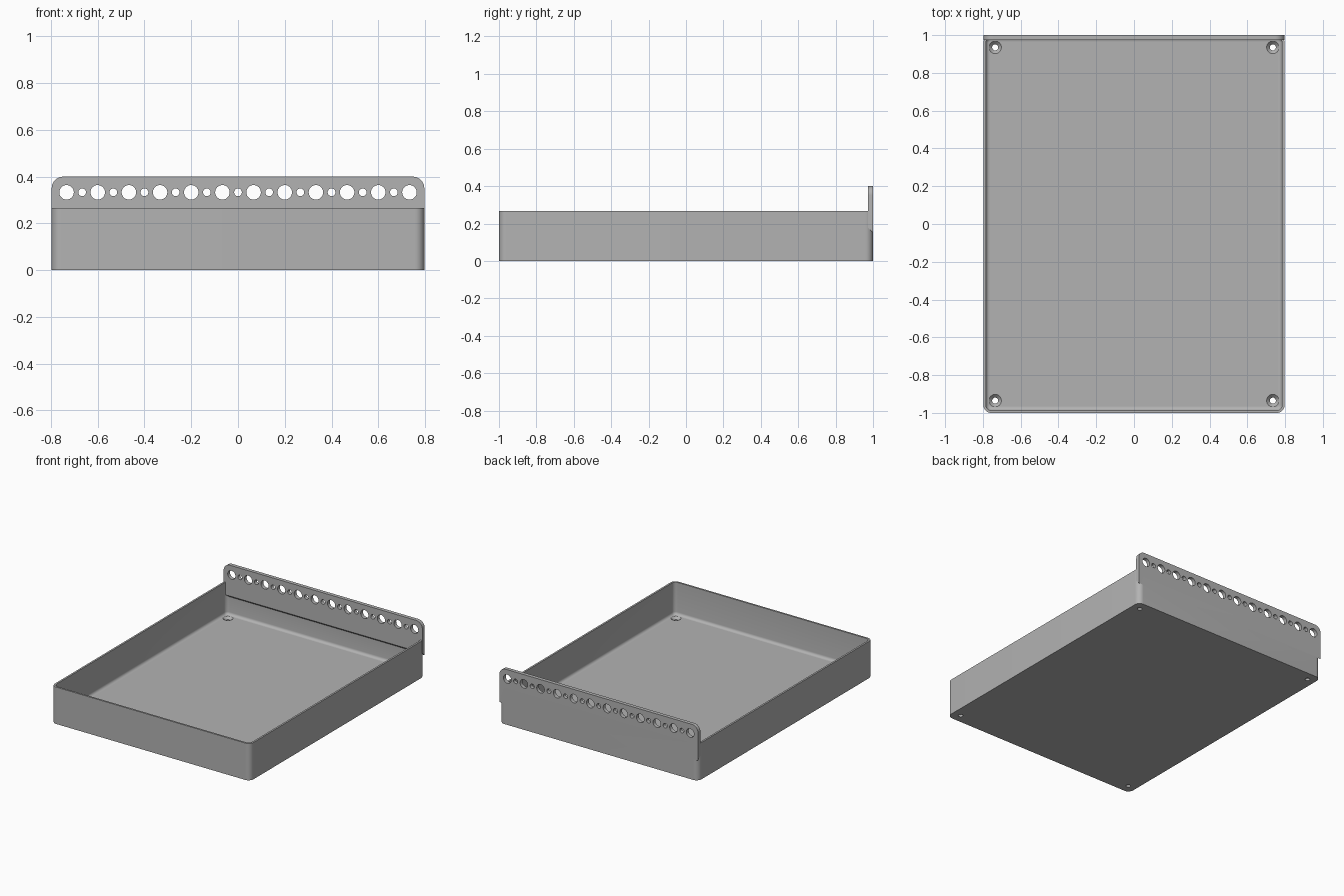
import bpy, bmesh, math
from mathutils import Vector

cube = bpy.data.objects.get("Cube")
if cube:
    bpy.data.objects.remove(cube, do_unlink=True)

HALF_X, HALF_Y = 0.797, 1.0
WALL, FLOOR, RIM, TOP = 0.0133, 0.033, 0.267, 0.4
CORNER, FILLET, PLATE = 0.04, 0.02, 0.0267

grey = bpy.data.materials.new("grey_plastic")
grey.use_nodes = True
colour = (0.45, 0.45, 0.45, 1)
grey.diffuse_color = colour
grey.node_tree.nodes["Principled BSDF"].inputs["Base Color"].default_value = colour


def new_object(name, bm):
    bmesh.ops.recalc_face_normals(bm, faces=bm.faces)
    mesh = bpy.data.meshes.new(name)
    bm.to_mesh(mesh)
    bm.free()
    obj = bpy.data.objects.new(name, mesh)
    mesh.materials.append(grey)
    bpy.context.collection.objects.link(obj)
    return obj


def loft(bm, rings):
    """Join rings of equal length with quads and cap both ends."""
    loops = [[bm.verts.new(p) for p in ring] for ring in rings]
    n = len(loops[0])
    for a, b in zip(loops, loops[1:]):
        for i in range(n):
            j = (i + 1) % n
            bm.faces.new((a[i], a[j], b[j], b[i]))
    bm.faces.new(loops[0][::-1])
    bm.faces.new(loops[-1])


def arc(cx, cy, r, start, end, steps):
    return [(cx + r * math.cos(t), cy + r * math.sin(t))
            for t in (start + (end - start) * i / steps for i in range(steps + 1))]


def tray_ring(inset, z):
    r = CORNER - inset
    x, y = HALF_X - CORNER, HALF_Y - CORNER
    points = []
    for k, (sx, sy) in enumerate(((1, 1), (-1, 1), (-1, -1), (1, -1))):
        q = math.pi / 2
        points += arc(sx * x, sy * y, r, k * q, (k + 1) * q, 10)
    return [Vector((px, py, z)) for px, py in points]


def circle(r, segments=40):
    return arc(0, 0, r, 0, math.tau * (segments - 1) / segments, segments - 1)


def combine(target, other, operation):
    mod = target.modifiers.new(operation.lower(), 'BOOLEAN')
    mod.operation = operation
    mod.solver = 'EXACT'
    mod.object = other
    bpy.context.view_layer.objects.active = target
    bpy.ops.object.modifier_apply(modifier=mod.name)
    bpy.data.objects.remove(other, do_unlink=True)


# Open tray with a filleted floor
profile = [(0, 0), (0, RIM), (WALL, RIM)]
for i in range(6):
    t = math.pi / 2 * i / 5
    profile.append((WALL + FILLET * (1 - math.cos(t)),
                    FLOOR + FILLET * (1 - math.sin(t))))
bm = bmesh.new()
loft(bm, [tray_ring(inset, z) for inset, z in profile])
tray = new_object("tray", bm)

# Back mounting plate: rounded top corners, lower inner edge sloped to the wall
ROUND, LOW = 0.05, 0.15
outline = arc(HALF_X - ROUND, TOP - ROUND, ROUND, 0, math.pi / 2, 10)
outline += [(-x, z) for x, z in reversed(outline)]
outline += [(-HALF_X, LOW), (HALF_X, LOW)]
outer = [Vector((x, HALF_Y, z)) for x, z in outline]
inner = [Vector((x, HALF_Y - PLATE, z + (PLATE if z == LOW else 0))) for x, z in outline]
bm = bmesh.new()
loft(bm, [outer, inner])
plate = new_object("mounting_plate", bm)
combine(tray, plate, 'UNION')

# Alternating large and small holes along the plate
bm = bmesh.new()
for i in range(-11, 12):
    radius = 0.031 if i % 2 else 0.0165
    loft(bm, [[Vector((i / 15 + x, y, 0.333 + z)) for x, z in circle(radius)]
              for y in (0.95, 1.05)])
combine(tray, new_object("plate_hole_cutter", bm), 'DIFFERENCE')

# Countersunk screw holes in the floor corners
bm = bmesh.new()
for sx in (-1, 1):
    for sy in (-1, 1):
        loft(bm, [[Vector((sx * 0.735 + x, sy * 0.935 + y, z)) for x, y in circle(r)]
                  for r, z in ((0.016, -0.05), (0.016, 0.016), (0.033, FLOOR), (0.033, 0.06))])
combine(tray, new_object("screw_hole_cutter", bm), 'DIFFERENCE')

# Smooth the rounded surfaces, keep the edges crisp
bpy.ops.object.select_all(action='DESELECT')
tray.select_set(True)
bpy.context.view_layer.objects.active = tray
bpy.ops.object.shade_smooth_by_angle(angle=math.radians(30))
